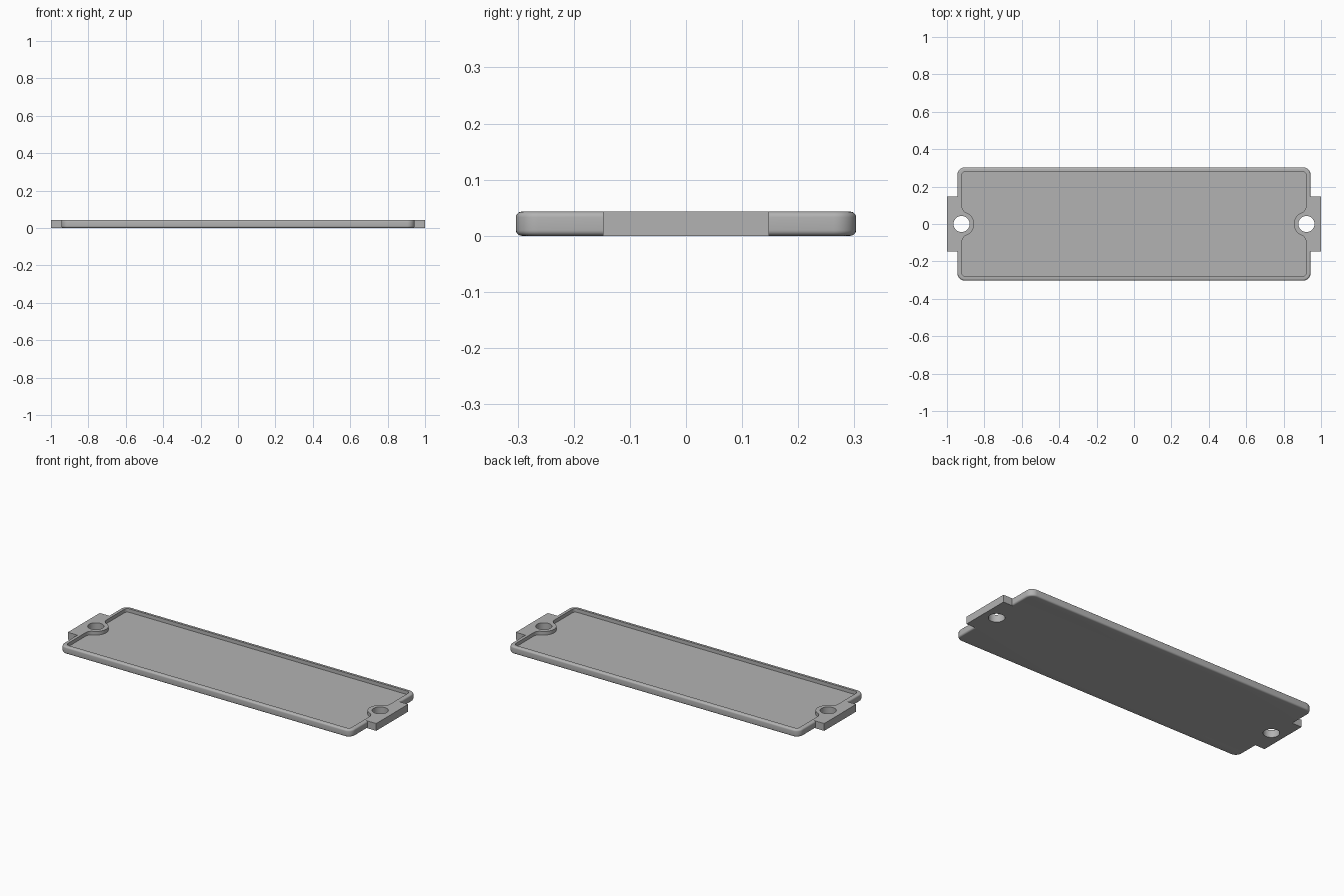
import bpy, bmesh
from math import cos, sin, radians, degrees, atan2, sqrt

cube = bpy.data.objects.get("Cube")
if cube:
    bpy.data.objects.remove(cube, do_unlink=True)

HEIGHT, FLOOR = 0.043, 0.022
HOLE_X, HOLE_R, BOSS_R, FILLET = 0.922, 0.043, 0.065, 0.038
WALL_X, WALL_Y = 0.92, 0.281

grey = bpy.data.materials.new("plain grey")
grey.use_nodes = True
grey.diffuse_color = (0.45, 0.45, 0.45, 1)
grey.node_tree.nodes["Principled BSDF"].inputs["Base Color"].default_value = (0.45, 0.45, 0.45, 1)


def arc(cx, cy, r, start, end, steps):
    angles = [radians(start + (end - start) * i / steps) for i in range(steps + 1)]
    return [(cx + r * cos(a), cy + r * sin(a)) for a in angles]


def mirror_quarter(q):
    """Complete a closed outline from its +x +y quarter, listed counterclockwise."""
    left = [(-x, y) for x, y in reversed(q)]
    half = q + left
    lower = [(x, -y) for x, y in reversed(half)]
    ring = []
    for p in half + lower:
        if not ring or max(abs(p[0] - ring[-1][0]), abs(p[1] - ring[-1][1])) > 1e-5:
            ring.append(p)
    if max(abs(ring[0][0] - ring[-1][0]), abs(ring[0][1] - ring[-1][1])) < 1e-5:
        ring.pop()
    return ring


def prism(name, outline, z0, z1, round_edge=0.0):
    """Extrude an outline, optionally rounding its top and bottom rims."""
    bm = bmesh.new()
    base = bm.faces.new([bm.verts.new((x, y, z0)) for x, y in outline])
    top = bmesh.ops.extrude_face_region(bm, geom=[base])["geom"]
    for v in top:
        if isinstance(v, bmesh.types.BMVert):
            v.co.z = z1
    bmesh.ops.recalc_face_normals(bm, faces=bm.faces)
    if round_edge:
        rims = [e for e in bm.edges if abs(e.verts[0].co.z - e.verts[1].co.z) < 1e-6]
        bmesh.ops.bevel(bm, geom=rims, offset=round_edge, segments=5,
                        profile=0.5, affect='EDGES', clamp_overlap=True)
    mesh = bpy.data.meshes.new(name)
    bm.to_mesh(mesh)
    bm.free()
    mesh.materials.append(grey)
    ob = bpy.data.objects.new(name, mesh)
    bpy.context.collection.objects.link(ob)
    return ob


def combine(target, other, operation):
    mod = target.modifiers.new(operation.title(), 'BOOLEAN')
    mod.operation, mod.solver, mod.object = operation, 'EXACT', other
    bpy.context.view_layer.objects.active = target
    bpy.ops.object.modifier_apply(modifier=mod.name)
    bpy.data.objects.remove(other, do_unlink=True)


# Plate with rounded corners and softened rims
plate = prism("cover_plate", mirror_quarter(arc(0.904, 0.263, 0.04, 0, 90, 10)),
              0, HEIGHT, 0.01)

# End tabs, as one bar running through the plate
bar = [(-1, -0.148), (1, -0.148), (1, 0.148), (-1, 0.148)]
combine(plate, prism("tab_bar", bar, 0, HEIGHT), 'UNION')

# Recess that swerves around the screw bosses
reach = sqrt((BOSS_R + FILLET) ** 2 - FILLET ** 2)
turn = degrees(atan2(reach, -FILLET))
quarter = (arc(WALL_X, 0, BOSS_R, 180, turn, 12)
           + arc(WALL_X - FILLET, reach, FILLET, turn - 180, 0, 8)
           + arc(WALL_X - 0.02, WALL_Y - 0.02, 0.02, 0, 90, 6))
combine(plate, prism("recess_cutter", mirror_quarter(quarter), FLOOR, HEIGHT + 0.1), 'DIFFERENCE')

# Screw holes
for side in (-1, 1):
    ring = arc(side * HOLE_X, 0, HOLE_R, 0, 360, 40)[:-1]
    combine(plate, prism("hole_cutter", ring, -0.1, HEIGHT + 0.1), 'DIFFERENCE')

bpy.ops.object.select_all(action='DESELECT')
plate.select_set(True)
bpy.context.view_layer.objects.active = plate
bpy.ops.object.shade_smooth_by_angle(angle=radians(30))
